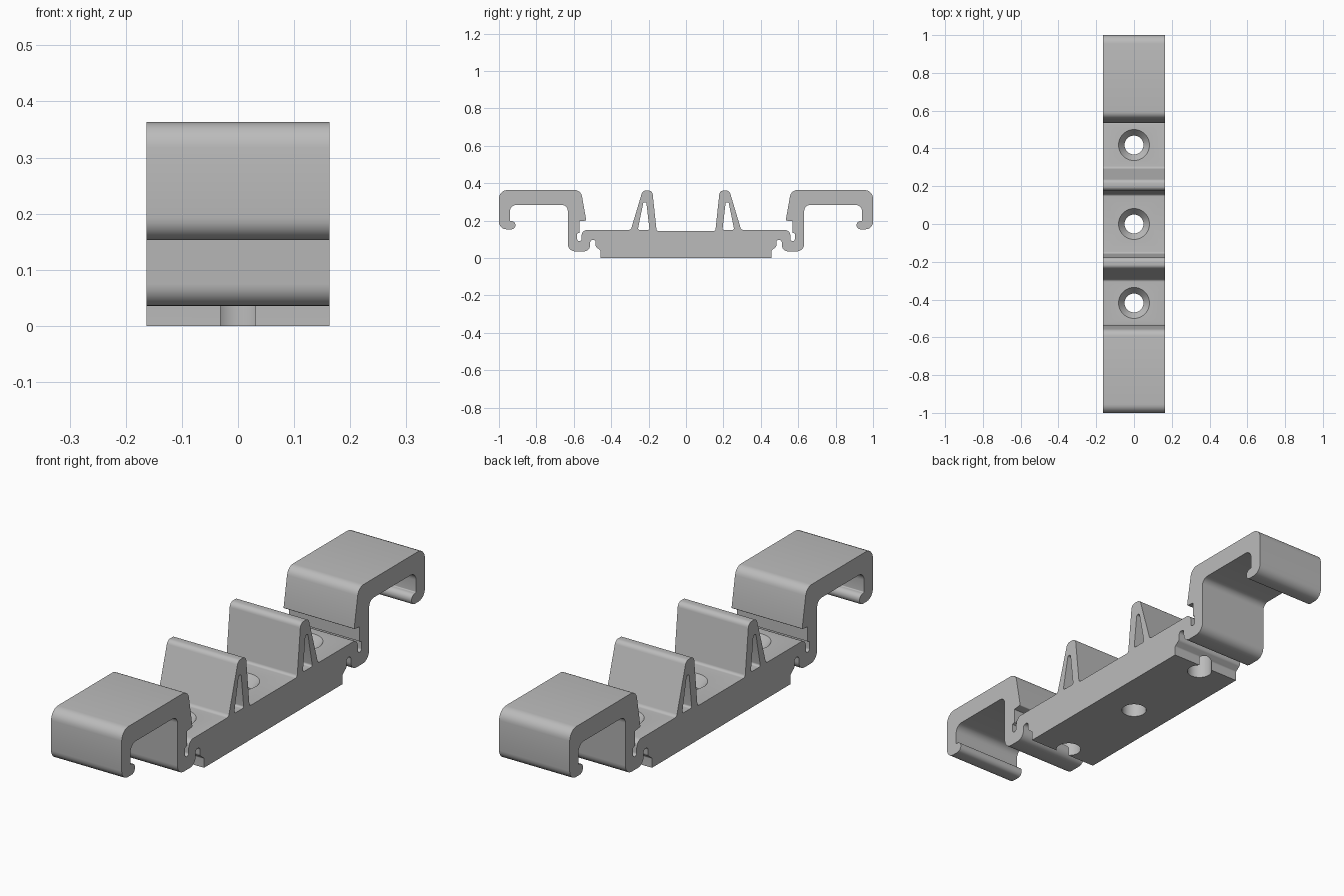
import bpy
import bmesh
import math
from mathutils import Vector

HALF_WIDTH = 0.163

old = bpy.data.objects.get("Cube")
if old:
    bpy.data.objects.remove(old, do_unlink=True)

grey = bpy.data.materials.new("plain grey")
grey.use_nodes = True
colour = (0.5, 0.5, 0.5, 1)
grey.diffuse_color = colour
grey.node_tree.nodes["Principled BSDF"].inputs["Base Color"].default_value = colour


def rounded(corners, steps=6):
    """Turn (y, z, radius) corners into an outline with true arc fillets."""
    outline = []
    for i, (y, z, radius) in enumerate(corners):
        here = Vector((y, z))
        to_prev = (Vector(corners[i - 1][:2]) - here).normalized()
        to_next = (Vector(corners[(i + 1) % len(corners)][:2]) - here).normalized()
        if radius == 0:
            outline.append(here)
            continue
        half = to_prev.angle(to_next) / 2
        centre = here + (to_prev + to_next).normalized() * radius / math.sin(half)
        tangent = radius / math.tan(half)
        start = here + to_prev * tangent - centre
        end = here + to_next * tangent - centre
        sweep = start.angle(end)
        for k in range(steps + 1):
            t = k / steps
            arc = start * math.sin((1 - t) * sweep) + end * math.sin(t * sweep)
            outline.append(centre + arc / math.sin(sweep))
    return outline


def make_object(name, bm):
    bmesh.ops.recalc_face_normals(bm, faces=bm.faces[:])
    mesh = bpy.data.meshes.new(name)
    bm.to_mesh(mesh)
    bm.free()
    mesh.materials.append(grey)
    obj = bpy.data.objects.new(name, mesh)
    bpy.context.collection.objects.link(obj)
    return obj


def prism(name, outline, half_width):
    """Extrude a side outline across the width."""
    bm = bmesh.new()
    face = bm.faces.new([bm.verts.new((-half_width, p.x, p.y)) for p in outline])
    extruded = bmesh.ops.extrude_face_region(bm, geom=[face])
    moved = [v for v in extruded["geom"] if isinstance(v, bmesh.types.BMVert)]
    bmesh.ops.translate(bm, vec=(2 * half_width, 0, 0), verts=moved)
    return make_object(name, bm)


def screw_hole(name, y, top):
    """Countersunk hole cutter, made of stacked rings."""
    bm = bmesh.new()
    profile = [(0.05, -0.02), (0.05, top - 0.04), (0.082, top), (0.082, top + 0.02)]
    sides = 48
    rings = []
    for radius, z in profile:
        angles = [math.tau * k / sides for k in range(sides)]
        rings.append([bm.verts.new((radius * math.cos(a), y + radius * math.sin(a), z))
                      for a in angles])
    for low, high in zip(rings, rings[1:]):
        for k in range(sides):
            n = (k + 1) % sides
            bm.faces.new((low[k], low[n], high[n], high[k]))
    bm.faces.new(rings[0])
    bm.faces.new(rings[-1])
    return make_object(name, bm)


# Half of the side outline, from the middle of the deck out to the foot
half_outline = [
    # upright rib
    (0.157, 0.143, 0.012), (0.18, 0.36, 0.022), (0.232, 0.36, 0.022), (0.295, 0.15, 0.015),
    # deck flange and snap groove
    (0.558, 0.15, 0.03), (0.558, 0.09, 0.011), (0.582, 0.09, 0.011), (0.582, 0.13, 0),
    (0.57, 0.135, 0), (0.57, 0.196, 0), (0.533, 0.2, 0.004),
    # clip arm and its hooked end
    (0.562, 0.363, 0.04), (1, 0.363, 0.045), (1, 0.153, 0.04), (0.912, 0.153, 0.021),
    (0.912, 0.197, 0.021), (0.942, 0.197, 0.004), (0.942, 0.283, 0.035),
    # spring leg and slot under the flange
    (0.632, 0.283, 0.03), (0.632, 0.035, 0.04), (0.512, 0.035, 0.035), (0.512, 0.097, 0.013),
    (0.483, 0.097, 0.013), (0.483, 0.06, 0.015), (0.457, 0.04, 0.008), (0.457, 0, 0),
]
mirrored = [(-y, z, r) for y, z, r in reversed(half_outline)]
body = prism("mounting_clip", rounded(half_outline + mirrored), HALF_WIDTH)

# Hollow inside each rib, and the three countersunk screw holes
rib_hollow = [(0.195, 0.15, 0.008), (0.212, 0.297, 0.008), (0.228, 0.297, 0.008),
              (0.258, 0.15, 0.008)]
cutters = []
for name, side in (("front", -1), ("back", 1)):
    outline = rounded([(side * y, z, r) for y, z, r in rib_hollow])
    cutters.append(prism(name + "_rib_cutter", outline, HALF_WIDTH * 2))
    cutters.append(screw_hole(name + "_hole_cutter", side * 0.418, 0.15))
cutters.append(screw_hole("middle_hole_cutter", 0, 0.143))

for cutter in cutters:
    cutter.hide_render = True
    cut = body.modifiers.new(cutter.name, "BOOLEAN")
    cut.operation = "DIFFERENCE"
    cut.solver = "EXACT"
    cut.object = cutter

# Keep the cut result and drop the cutters
bpy.context.view_layer.update()
evaluated = body.evaluated_get(bpy.context.evaluated_depsgraph_get())
result = bpy.data.meshes.new_from_object(evaluated)
body.modifiers.clear()
body.data = result
for cutter in cutters:
    bpy.data.objects.remove(cutter, do_unlink=True)

for obj in bpy.context.selected_objects:
    obj.select_set(False)
body.select_set(True)
bpy.context.view_layer.objects.active = body
bpy.ops.object.shade_smooth_by_angle(angle=math.radians(30))
